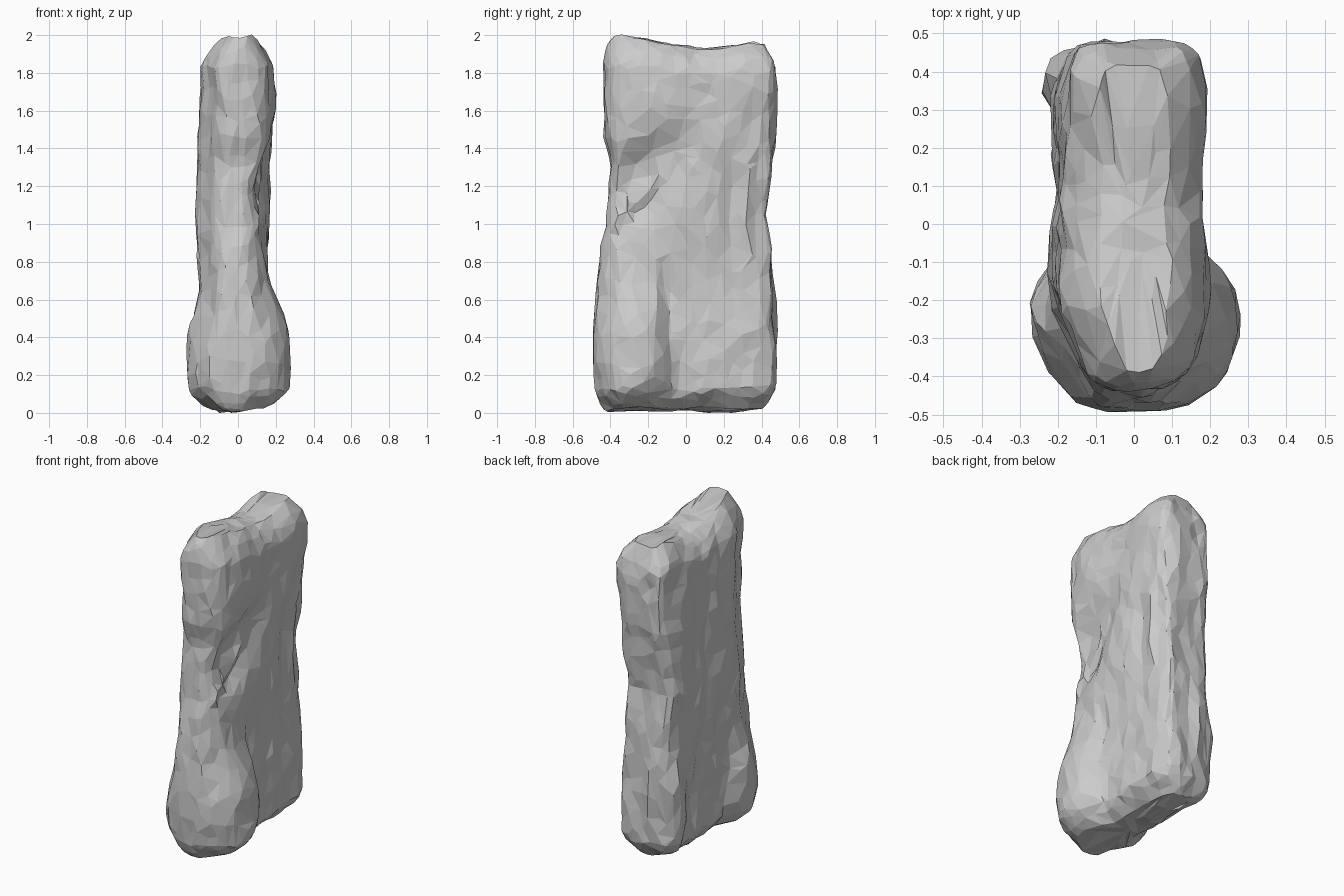
import bpy
import bmesh
import math
from mathutils import Vector, noise

if "Cube" in bpy.data.objects:
    bpy.data.objects.remove(bpy.data.objects["Cube"])

SIDES, LEVELS = 76, 60
BOTTOM, TOP = 0.015, 1.98

# Outline keys: height, front depth, back depth, left (+x) and right (-x) half widths
OUTLINE = [
    (0.0, 0.465, 0.455, 0.165, 0.185),
    (0.4, 0.49, 0.47, 0.155, 0.19),
    (0.8, 0.45, 0.455, 0.14, 0.205),
    (1.05, 0.42, 0.425, 0.155, 0.225),
    (1.33, 0.395, 0.455, 0.175, 0.205),
    (1.45, 0.425, 0.475, 0.18, 0.2),
    (1.7, 0.44, 0.475, 0.185, 0.19),
    (2.0, 0.435, 0.475, 0.185, 0.185),
]

# Side relief: side, y, z, y radius, z radius, lean, amount
RELIEF = [
    (1, -0.31, 0.30, 0.21, 0.40, 0.0, 0.12),     # front foot
    (-1, -0.29, 0.28, 0.18, 0.30, 0.0, 0.085),
    (-1, 0.40, 0.33, 0.11, 0.30, 0.0, 0.06),     # rear foot
    (1, -0.10, 0.58, 0.035, 0.25, 0.0, -0.02),   # groove behind foot
    (1, -0.25, 1.20, 0.17, 0.36, -0.75, -0.06),  # hollow under the head
    (1, -0.30, 1.08, 0.03, 0.25, -0.75, 0.025),  # slanting ridge
    (1, -0.24, 1.68, 0.24, 0.24, -0.3, 0.012),   # head
    (1, 0.02, 1.05, 0.17, 0.36, 0.0, 0.015),     # raised flank
    (1, 0.25, 1.12, 0.05, 0.25, 0.0, -0.02),
    (1, 0.38, 1.12, 0.05, 0.28, 0.0, -0.02),
    (-1, -0.38, 1.28, 0.14, 0.75, 0.0, -0.04),   # slimmer front edge
    (-1, 0.1, 1.0, 0.05, 0.5, 0.1, -0.015),
]


def outline(z):
    for a, b in zip(OUTLINE, OUTLINE[1:]):
        if z <= b[0]:
            t = (z - a[0]) / (b[0] - a[0])
            return [p + (q - p) * t for p, q in zip(a[1:], b[1:])]


def relief(side, y, z):
    total = 0
    for s, cy, cz, ry, rz, lean, amount in RELIEF:
        if s * side > 0:
            dy, dz = y - cy, z - cz
            u = dy * math.cos(lean) + dz * math.sin(lean)
            v = dz * math.cos(lean) - dy * math.sin(lean)
            d = (u / ry) ** 2 + (v / rz) ** 2
            total += amount * math.exp(-d * d)
    return total


def end_inset(z):
    # Round the top and bottom rims
    low, high = max(0, 1 - z / 0.14), max(0, (z - 1.8) / 0.18)
    return 0.12 * low ** 2 + 0.095 * high ** 2.2


def crest(y):
    # Top edge: high front, dipped middle, low rear bump
    front = 0.065 * math.exp(-((y + 0.3) / 0.24) ** 2)
    rear = 0.03 * math.exp(-((y - 0.36) / 0.1) ** 2)
    return 1.925 + front + rear


def rock_point(angle, z, shrink=1):
    c, s = math.cos(angle), math.sin(angle)
    n = 6 if s > 0 else 3.6
    r = (abs(c) ** n + abs(s) ** n) ** (-1 / n)
    front, back, left, right = outline(z)
    inset = end_inset(z)
    y = s * r * ((back if s > 0 else front) - inset * 0.6) * shrink
    width = (left if c > 0 else right) + relief(c, y, z)
    x = c * r * (width - inset) * shrink
    # Dipped top, and an underside that rises to the left
    rise = (crest(y) - TOP) * max(0, (z - 1.6) / 0.38)
    rise += 0.14 * max(x, 0) * max(0, 1 - z / 0.3)
    # Chipped stone roughness, stretched along the height
    q = Vector((x * 6, y * 6, z * 3.2))
    rough = noise.noise_vector(q) * 0.02 + noise.noise_vector(q * 2.4) * 0.013
    p = Vector((x, y, z + rise)) + rough
    p.z = max(p.z, 0)
    return p


# Standing stone: stacked rings closed by shrinking rings at both ends
bm = bmesh.new()
rings = []


def add_ring(z, shrink=1):
    rings.append([bm.verts.new(rock_point(2 * math.pi * i / SIDES, z, shrink)) for i in range(SIDES)])


for k in (0.3, 0.65):
    add_ring(BOTTOM, k)
for j in range(LEVELS + 1):
    # Rings are closer together near the ends
    t = j / LEVELS
    add_ring(BOTTOM + (TOP - BOTTOM) * (t - 0.1 * math.sin(2 * math.pi * t)))
for k in (0.65, 0.3):
    add_ring(TOP, k)
for a, b in zip(rings, rings[1:]):
    for i in range(SIDES):
        n = (i + 1) % SIDES
        bm.faces.new((a[i], a[n], b[n], b[i]))
bm.faces.new(rings[0][::-1])
bm.faces.new(rings[-1])
bmesh.ops.triangulate(bm, faces=bm.faces[:])
bmesh.ops.recalc_face_normals(bm, faces=bm.faces[:])

mesh = bpy.data.meshes.new("standing_stone")
bm.to_mesh(mesh)
bm.free()
stone = bpy.data.objects.new("standing_stone", mesh)
bpy.context.collection.objects.link(stone)

# Large flat facets
facets = stone.modifiers.new("facets", 'DECIMATE')
facets.ratio = 0.17

grey = bpy.data.materials.new("stone_grey")
grey.use_nodes = True
color = (0.6, 0.6, 0.6, 1)
grey.diffuse_color = color
grey.node_tree.nodes["Principled BSDF"].inputs["Base Color"].default_value = color
mesh.materials.append(grey)
